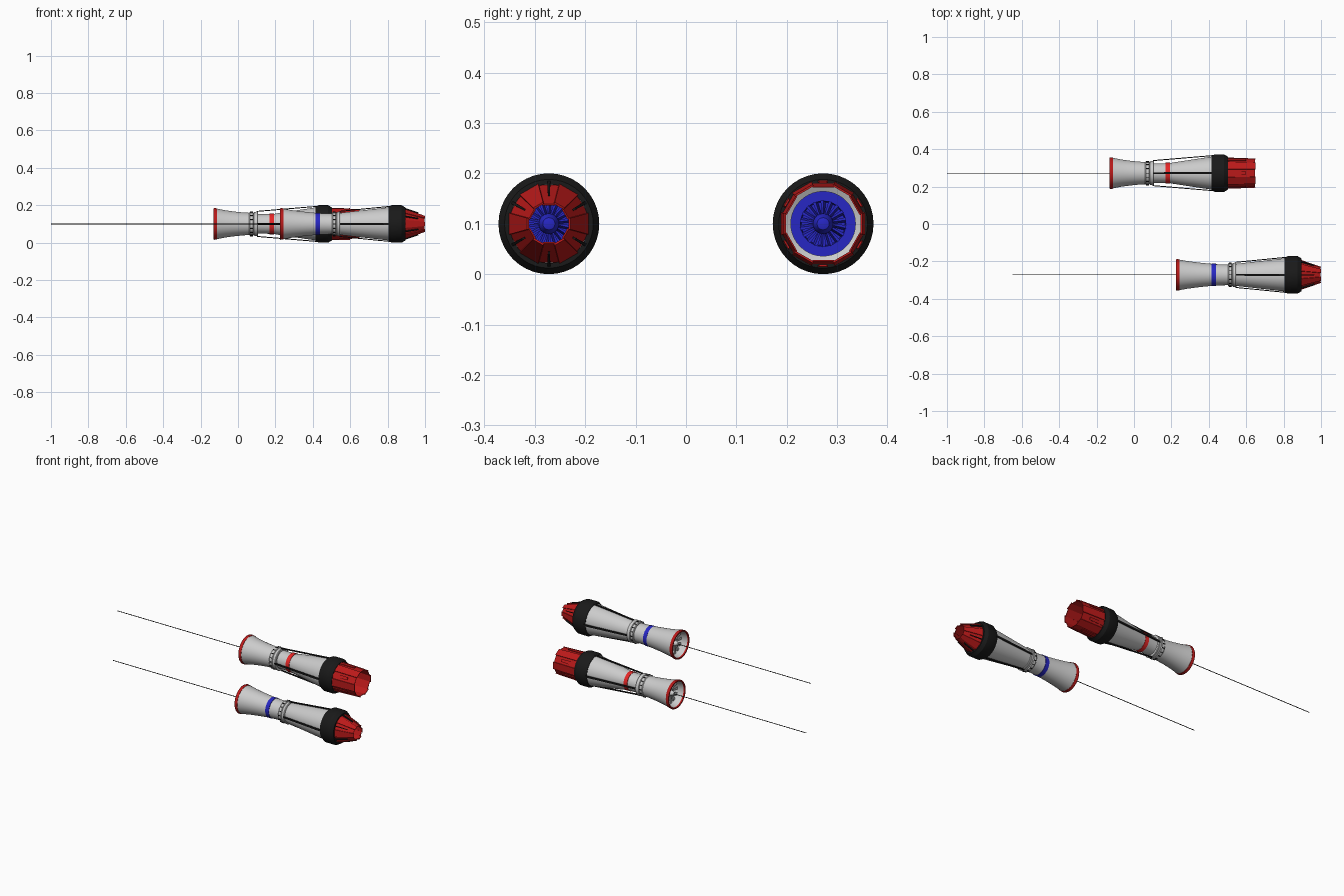
import bpy, bmesh
from math import sin, cos, pi, tan, radians
from mathutils import Vector, Matrix

if "Cube" in bpy.data.objects:
    bpy.data.objects.remove(bpy.data.objects["Cube"])

Z = 0.1  # height of the engine axis


def material(name, rgb):
    m = bpy.data.materials.new(name)
    m.diffuse_color = (*rgb, 1)
    m.use_nodes = True
    m.node_tree.nodes["Principled BSDF"].inputs["Base Color"].default_value = m.diffuse_color
    return m


RED = material("dark_red", (0.5, 0.01, 0.01))
BRIGHT = material("bright_red", (0.8, 0.02, 0.02))
BLUE = material("blue", (0.02, 0.02, 0.55))
BLACK = material("black", (0.01, 0.01, 0.01))
WHITE = material("white", (0.7, 0.7, 0.7))


def finish(name, bm, mat, y, smooth):
    bmesh.ops.remove_doubles(bm, verts=bm.verts, dist=1e-5)
    bmesh.ops.recalc_face_normals(bm, faces=bm.faces)
    me = bpy.data.meshes.new(name)
    bm.to_mesh(me)
    bm.free()
    ob = bpy.data.objects.new(name, me)
    bpy.context.collection.objects.link(ob)
    ob.location = (0, y, Z)
    if mat:
        me.materials.append(mat)
    if smooth:
        bpy.ops.object.select_all(action='DESELECT')
        ob.select_set(True)
        bpy.context.view_layer.objects.active = ob
        bpy.ops.object.shade_smooth_by_angle(angle=radians(30))
    return ob


def lathe(name, profile, mat, y, x0=0, closed=False, n=40):
    """Spin an (x, radius) profile around the engine axis."""
    bm = bmesh.new()
    rings = [[bm.verts.new((x0 + x, r * cos(2 * pi * i / n), r * sin(2 * pi * i / n)))
              for i in range(n)] for x, r in profile]
    pairs = list(zip(rings, rings[1:])) + ([(rings[-1], rings[0])] if closed else [])
    for a, b in pairs:
        for i in range(n):
            j = (i + 1) % n
            bm.faces.new((a[i], a[j], b[j], b[i]))
    return finish(name, bm, mat, y, True)


def bars(name, p0, p1, w0, w1, thick, count, mat, y, x0=0, start=0, pitch=0):
    """Radial copies of a bar running between two (x, radius) points."""
    bm = bmesh.new()
    a, b = Vector(p0), Vector(p1)
    d = (b - a).normalized()
    nrm = Vector((-d.y, d.x)) * thick / 2
    for k in range(count):
        rot = Matrix.Rotation(start + 2 * pi * k / count, 3, 'X')
        v = []
        for p, w in ((a, w0), (b, w1)):
            for sn, st in ((-1, -1), (-1, 1), (1, 1), (1, -1)):
                q = p + nrm * sn
                v.append(bm.verts.new(rot @ Vector((x0 + q.x, st * w / 2 + sn * pitch, q.y))))
        for f in ((0, 1, 2, 3), (4, 5, 6, 7), (0, 1, 5, 4), (1, 2, 6, 5), (2, 3, 7, 6), (3, 0, 4, 7)):
            bm.faces.new([v[i] for i in f])
    return finish(name, bm, mat, y, False)


def engine(tag, y, x0, body, ring, band, band_mat, band_r, collar, tip, tip_r, cable_end):
    c0, c1 = collar
    # intake lip and hollow duct
    lathe(tag + "intake_lip", [(0, .076), (0, .083), (.004, .085), (.018, .083), (.018, .076)],
          RED, y, x0, True)
    lathe(tag + "intake_duct", [(.005, .077), (.04, .069), (.08, .062), (.08, 0)], WHITE, y, x0)
    bars(tag + "intake_fan", (.05, .012), (.05, .068), .006, .016, .014, 12, None, y, x0, pitch=.005)
    lathe(tag + "intake_hub", [(.015, 0), (.02, .008), (.035, .015), (.075, .018)], WHITE, y, x0)
    # main body
    lathe(tag + "body", body, WHITE, y, x0)
    # clamp rings at the waist
    r0, r1 = ring
    m = (r0 + r1) / 2
    lathe(tag + "waist_rings", [(r0, .05), (r0, .06), (r0 + .004, .063), (m - .003, .063), (m, .058),
                                (m + .003, .063), (r1 - .004, .066), (r1, .064), (r1, .05)], WHITE, y, x0)
    bars(tag + "ring_bolts", (r0 + .004, .063), (m - .004, .063), .004, .004, .006, 16, BLACK, y, x0)
    # painted band
    b0, b1 = band
    lathe(tag + "colour_band", [(b0, .045), (b0, band_r), (b1, band_r), (b1, .045)], band_mat, y, x0)
    # long straps from waist to collar
    bars(tag + "straps", (r1 - .005, .067), (c0 + .01, .094), .009, .011, .005, 4, BLACK, y, x0)
    # chamfered black collar
    lathe(tag + "collar", [(c0, .078), (c0, .091), (c0 + .016, .1), (c1 - .02, .1), (c1, .088),
                           (c1, .078)], BLACK, y, x0, True)
    # exhaust petals: six inner, six overlapping outer
    base = (c1 - .015, .079)
    k = 2 * tan(pi / 12)
    bars(tag + "inner_petals", base, (tip - .004, tip_r - .003), k * .083, k * (tip_r + .003), .003, 6,
         RED, y, x0)
    bars(tag + "outer_petals", (base[0], .082), (tip, tip_r), k * .084, k * (tip_r + .001), .004, 6,
         RED, y, x0, pi / 6)
    f = 0.65
    if tip_r < .06:
        bars(tag + "petal_actuators", (c1 - .01, .084), (c1 + (tip - c1) * f, .084 + (tip_r - .081) * f),
             .006, .004, .007, 6, BLACK, y, x0)
    else:
        bars(tag + "petal_actuators", (c1 - .01, .084), (c1 + (tip - c1) * f, .083), .02, .016, .004, 6,
             RED, y, x0)
    # turbine inside the exhaust
    lathe(tag + "exhaust_ring", [(c1 - .03, .08), (c1 - .005, .078), (c1 - .012, .064), (c1 - .03, .064)],
          WHITE, y, x0, True)
    lathe(tag + "turbine_disc", [(c1 - .02, .067), (c1 - .02, .045), (c1 - .035, .043), (c1 - .035, 0)],
          BLUE, y, x0)
    bars(tag + "turbine_blades", (c1 - .024, .018), (c1 - .024, .046), .003, .006, .014, 18, BLUE, y, x0,
         pitch=.002)
    lathe(tag + "turbine_hub", [(c1 - .035, .021), (c1 - .012, .02), (c1 + .004, .012), (c1 + .008, 0)],
          BLUE, y, x0)
    # tow cable running forward from the intake
    lathe(tag + "tow_cable", [(cable_end, 0), (cable_end, .002), (x0 + .03, .002), (x0 + .03, 0)],
          BLACK, y, n=8)


engine("far_", 0.272, -0.13,
       [(.015, .082), (.06, .073), (.11, .066), (.16, .061), (.2, .059), (.225, .058), (.235, .052),
        (.32, .053), (.34, .057), (.55, .089), (.55, .07)],
       (.19, .237), (.298, .322), BRIGHT, .0555, (.545, .632), .78, .076, -1.0)
engine("near_", -0.272, 0.225,
       [(.015, .082), (.06, .074), (.12, .066), (.18, .06), (.215, .057), (.275, .055), (.315, .058),
        (.33, .06), (.585, .089), (.585, .07)],
       (.278, .322), (.19, .214), BLUE, .0595, (.58, .67), .775, .041, -0.65)
